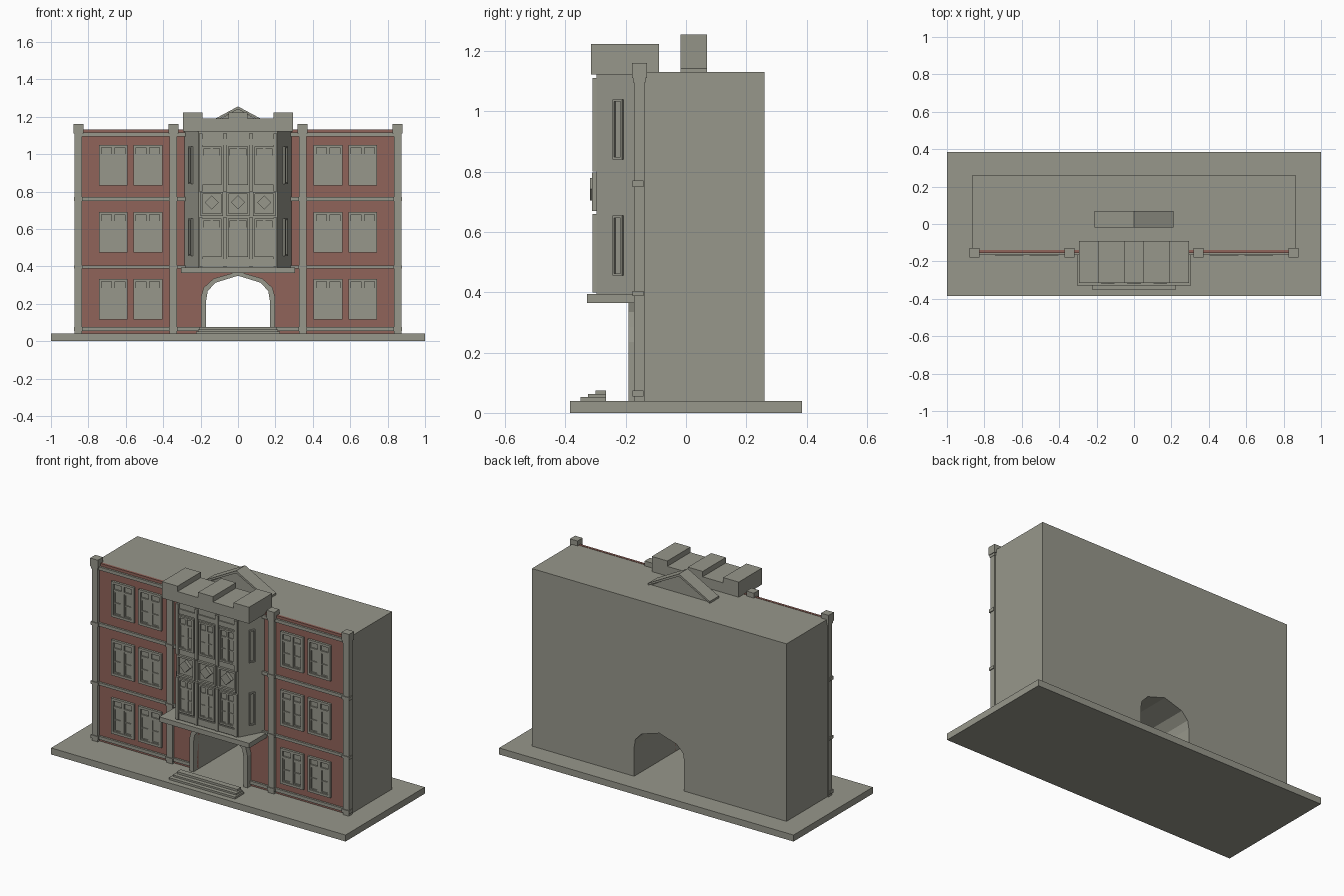
import bpy, bmesh, math
from mathutils import Matrix, Vector

if "Cube" in bpy.data.objects:
    bpy.data.objects.remove(bpy.data.objects["Cube"])


def material(name, rgb):
    m = bpy.data.materials.new(name)
    m.diffuse_color = (*rgb, 1)
    m.use_nodes = True
    m.node_tree.nodes["Principled BSDF"].inputs["Base Color"].default_value = m.diffuse_color
    return m


STONE = material("grey_stone", (0.31, 0.31, 0.26))
BRICK = material("red_brick", (0.28, 0.125, 0.10))


class Part:
    """Collects boxes and extruded profiles into one named object."""

    def __init__(self, name, mat=STONE):
        self.name, self.mat, self.bm = name, mat, bmesh.new()

    def box(self, x0, x1, y0, y1, z0, z1, matrix=None):
        m = Matrix.Translation(((x0 + x1) / 2, (y0 + y1) / 2, (z0 + z1) / 2))
        m = m @ Matrix.Diagonal((abs(x1 - x0), abs(y1 - y0), abs(z1 - z0), 1))
        bmesh.ops.create_cube(self.bm, size=1, matrix=(matrix @ m) if matrix else m)

    def prism(self, pts, a, b, axis="Y"):
        def place(p, t):
            return (p[0], t, p[1]) if axis == "Y" else (p[0], p[1], t)
        f = self.bm.faces.new([self.bm.verts.new(place(p, a)) for p in pts])
        r = bmesh.ops.extrude_face_region(self.bm, geom=[f])
        vs = [v for v in r["geom"] if isinstance(v, bmesh.types.BMVert)]
        d = Vector((0, b - a, 0)) if axis == "Y" else Vector((0, 0, b - a))
        bmesh.ops.translate(self.bm, vec=d, verts=vs)

    def done(self):
        bmesh.ops.recalc_face_normals(self.bm, faces=self.bm.faces)
        me = bpy.data.meshes.new(self.name)
        self.bm.to_mesh(me)
        self.bm.free()
        me.materials.append(self.mat)
        ob = bpy.data.objects.new(self.name, me)
        bpy.context.collection.objects.link(ob)


def mirrored(half):
    """Left-to-right outline from a right half running upward to the centre."""
    return [(-x, z) for x, z in half] + [(x, z) for x, z in reversed(half) if x > 0]


ARCH_IN = mirrored([(0.17, 0.04), (0.17, 0.22), (0.162, 0.268), (0.12, 0.313), (0, 0.35)])
ARCH_OUT = mirrored([(0.198, 0.04), (0.198, 0.235), (0.185, 0.285), (0.13, 0.335), (0, 0.372)])


def wall_outline(w, top):
    return [(-w, 0.04)] + ARCH_IN + [(w, 0.04), (w, top), (-w, top)]


# ground slab
p = Part("base_slab")
p.box(-1, 1, -0.385, 0.385, 0, 0.04)
p.done()

# main block with the passage running through it
p = Part("main_block")
p.prism(wall_outline(0.865, 1.13), -0.14, 0.26)
p.done()

# brick facing on the front
p = Part("brick_front", BRICK)
p.prism(wall_outline(0.855, 1.132), -0.155, -0.14)
p.done()

# stone arch surround
p = Part("arch_surround")
p.prism(ARCH_OUT + ARCH_IN[::-1], -0.19, -0.14)
p.done()

# pilasters with collars and caps
BANDS = [(0.055, 0.075), (0.388, 0.405), (0.75, 0.77), (1.095, 1.115)]
p = Part("pilasters")
for s in (-1, 1):
    for c in (0.853, 0.345):
        x = s * c
        p.box(x - 0.02, x + 0.02, -0.172, -0.138, 0.04, 1.11)
        p.box(x - 0.026, x + 0.026, -0.179, -0.129, 1.11, 1.16)
        p.box(x - 0.022, x + 0.022, -0.175, -0.135, 1.095, 1.11)
        for z0, z1 in BANDS[:3]:
            p.box(x - 0.025, x + 0.025, -0.177, -0.141, z0, z1)
p.done()

# horizontal string courses
p = Part("string_courses")
for i, (z0, z1) in enumerate(BANDS):
    for s in (-1, 1):
        p.box(s * (0.19 if i == 0 else 0.27), s * 0.85, -0.167, -0.14, z0, z1)
p.done()


def window(p, cx, z0, w, h, wall, frame, depth):
    """Framed window with central mullion, transom and inset casements."""
    x0, x1, z1 = cx - w / 2, cx + w / 2, z0 + h
    front = wall - depth
    p.box(x0, x1, wall - 0.002, wall + 0.01, z0, z1)
    for a, b in ((x0, x0 + frame), (x1 - frame, x1)):
        p.box(a, b, front, wall, z0, z1)
    for a, b in ((z0, z0 + frame), (z1 - frame, z1)):
        p.box(x0 + frame, x1 - frame, front, wall, a, b)
    mull, zt = frame * 0.6, z0 + h * 0.73
    p.box(cx - mull, cx + mull, front + 0.003, wall, z0 + frame, z1 - frame)
    p.box(x0 + frame, x1 - frame, front + 0.004, wall, zt, zt + frame * 0.7)
    t = frame * 0.45
    for a, b in ((x0 + frame, cx - mull), (cx + mull, x1 - frame)):
        for c in (a, b - t):
            p.box(c, c + t, front + 0.006, wall, z0 + frame, zt)
        for c in (z0 + frame, zt - t, z0 + h * 0.38):
            p.box(a + t, b - t, front + 0.006, wall, c, c + t)


# paired windows in both wings
p = Part("wing_windows")
for s in (-1, 1):
    for c in (0.482, 0.667):
        for z in (0.115, 0.473, 0.832):
            window(p, s * c, z, 0.155, 0.218, -0.155, 0.015, 0.014)
p.done()

# projecting bay with canted sides
BAY = [(-0.29, -0.13), (-0.29, -0.15), (-0.21, -0.297),
       (0.21, -0.297), (0.29, -0.15), (0.29, -0.13)]
p = Part("bay")
p.prism(BAY, 0.39, 1.127, "Z")
p.done()

# ledge carrying the bay
p = Part("bay_ledge")
p.box(-0.305, 0.305, -0.328, -0.14, 0.365, 0.395)
p.done()

# bay piers and rails
p = Part("bay_piers")
for x in (-0.199, -0.07, 0.07, 0.199):
    for z0, z1 in ((0.4, 0.66), (0.8, 1.11)):
        p.box(x - 0.01, x + 0.01, -0.31, -0.28, z0, z1)
p.box(-0.209, 0.209, -0.304, -0.28, 0.4, 0.44)
p.box(-0.209, 0.209, -0.304, -0.28, 1.05, 1.08)
p.done()

# bay windows
p = Part("bay_windows")
for x in (-0.14, 0, 0.14):
    for z in (0.45, 0.835):
        window(p, x, z, 0.106, 0.205, -0.297, 0.011, 0.012)
p.done()

# framed square panels with raised diamonds
p = Part("diamond_panels")
for x in (-0.14, 0, 0.14):
    for s in (-1, 1):
        p.box(x + s * 0.05, x + s * 0.061, -0.311, -0.29, 0.67, 0.798)
        zc = 0.734 + s * 0.058
        p.box(x - 0.05, x + 0.05, -0.311, -0.29, zc - 0.006, zc + 0.006)
    p.prism([(x - 0.037, 0.742), (x, 0.705), (x + 0.037, 0.742), (x, 0.779)], -0.319, -0.29)
p.done()

# narrow window frames on the canted sides
p = Part("slit_windows")
for s in (-1, 1):
    ang = s * math.atan2(0.147, 0.08)
    m = Matrix.Translation((s * 0.25, -0.2235, 0)) @ Matrix.Rotation(ang, 4, "Z")
    for z0, z1 in ((0.455, 0.655), (0.84, 1.04)):
        for a in (-0.018, 0.012):
            p.box(a, a + 0.006, -0.01, 0.005, z0, z1, m)
        for a in (z0, z1 - 0.008):
            p.box(-0.012, 0.012, -0.01, 0.005, a, a + 0.008, m)
p.done()

# stepped parapet over the bay
p = Part("parapet")
top, low = 1.223, 1.19
p.prism([(-0.295, 1.122), (0.295, 1.122), (0.295, top), (0.19, top), (0.19, low), (0.05, low),
         (0.05, top), (-0.05, top), (-0.05, low), (-0.19, low), (-0.19, top), (-0.295, top)],
        -0.315, -0.09)
p.done()

# small roof gable: sloping plates over a recessed infill
p = Part("roof_gable")
p.prism([(-0.21, 1.13), (0, 1.24), (0.21, 1.13), (0.21, 1.142), (0, 1.255), (-0.21, 1.142)],
        -0.018, 0.07)
p.prism([(-0.2, 1.128), (0.2, 1.128), (0, 1.242)], -0.005, 0.055)
p.done()

# entrance steps
p = Part("entrance_steps")
for w, y, z0, z1 in ((0.225, -0.35, 0.04, 0.052), (0.215, -0.325, 0.052, 0.062),
                     (0.205, -0.3, 0.062, 0.075)):
    p.box(-w, w, y, -0.265, z0, z1)
p.done()
